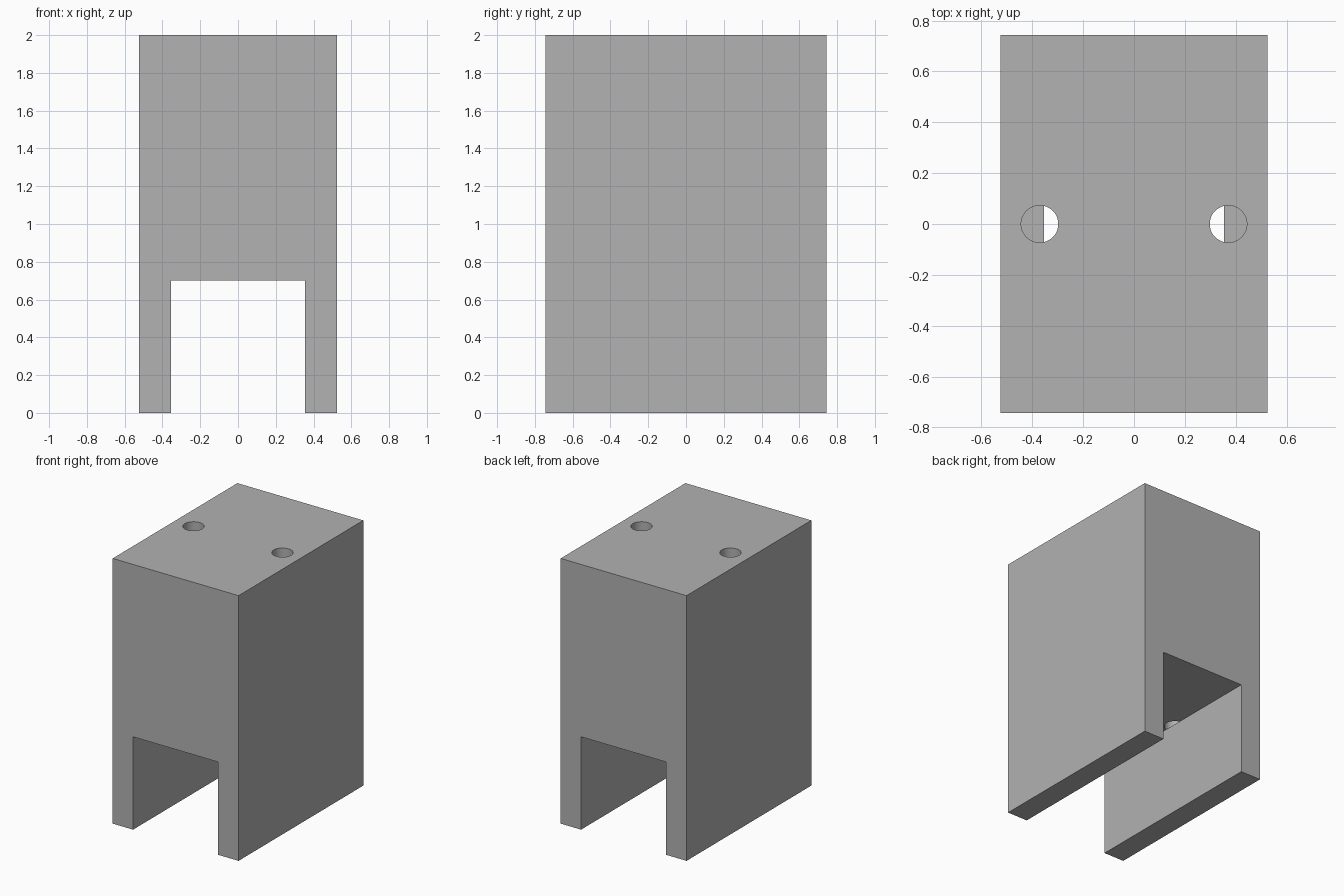
import bpy
import bmesh

if "Cube" in bpy.data.objects:
    bpy.data.objects.remove(bpy.data.objects["Cube"], do_unlink=True)

HALF_W, HALF_D, HEIGHT = 0.525, 0.743, 2.0
SLOT_HALF, SLOT_TOP = 0.355, 0.7
HOLE_X, HOLE_R = 0.371, 0.073

# Single plain grey
grey = bpy.data.materials.new("plain_grey")
grey.use_nodes = True
grey.diffuse_color = (0.445, 0.445, 0.445, 1)
grey.node_tree.nodes["Principled BSDF"].inputs["Base Color"].default_value = grey.diffuse_color


def add_object(name, bm):
    bmesh.ops.recalc_face_normals(bm, faces=bm.faces)
    mesh = bpy.data.meshes.new(name)
    bm.to_mesh(mesh)
    bm.free()
    mesh.materials.append(grey)
    obj = bpy.data.objects.new(name, mesh)
    bpy.context.collection.objects.link(obj)
    return obj


# Slotted block: an upside-down U profile extruded from front to back
half = [(SLOT_HALF, SLOT_TOP), (SLOT_HALF, 0), (HALF_W, 0), (HALF_W, HEIGHT)]
profile = half + [(-x, z) for x, z in reversed(half)]
bm = bmesh.new()
face = bm.faces.new([bm.verts.new((x, -HALF_D, z)) for x, z in profile])
extruded = bmesh.ops.extrude_face_region(bm, geom=[face])["geom"]
bmesh.ops.translate(bm, vec=(0, 2 * HALF_D, 0),
                    verts=[g for g in extruded if isinstance(g, bmesh.types.BMVert)])
block = add_object("slotted_block", bm)
bpy.context.view_layer.objects.active = block
block.select_set(True)

# Two round holes from the top down to the slot ceiling
for side in (-1, 1):
    bm = bmesh.new()
    depth = HEIGHT + 0.1 - SLOT_TOP
    bmesh.ops.create_cone(bm, cap_ends=True, segments=48,
                          radius1=HOLE_R, radius2=HOLE_R, depth=depth)
    bmesh.ops.translate(bm, verts=bm.verts, vec=(side * HOLE_X, 0, SLOT_TOP + depth / 2))
    cutter = add_object("hole_cutter", bm)
    cutter.hide_render = True
    cut = block.modifiers.new("hole", 'BOOLEAN')
    cut.operation = 'DIFFERENCE'
    cut.solver = 'EXACT'
    cut.object = cutter
    bpy.ops.object.modifier_apply(modifier=cut.name)
    bpy.data.objects.remove(cutter, do_unlink=True)

bpy.ops.object.shade_smooth_by_angle()
